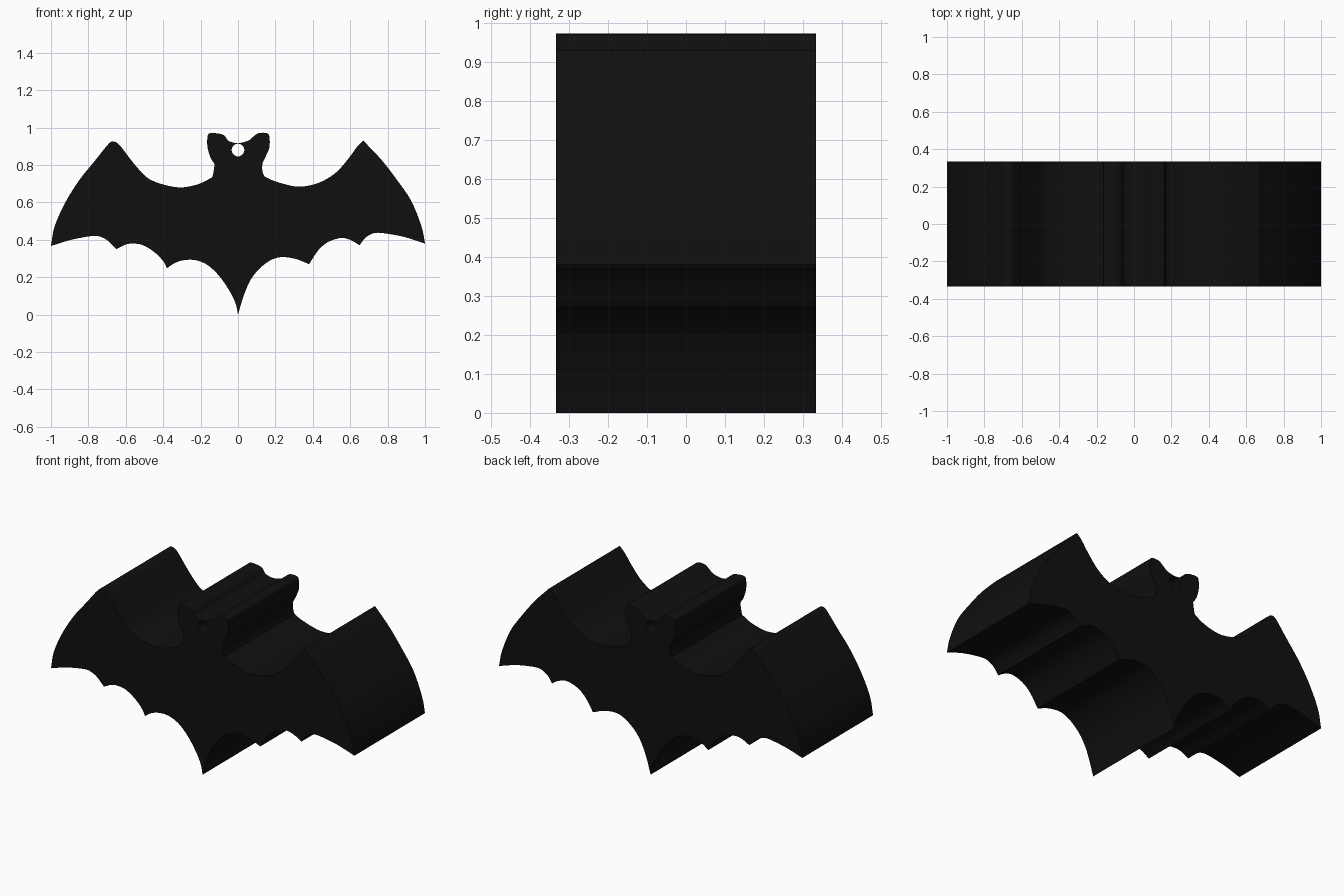
import bpy, bmesh, math
from mathutils import Vector

if "Cube" in bpy.data.objects:
    bpy.data.objects.remove(bpy.data.objects["Cube"])

HALF_DEPTH = 0.333

# Each run is a smooth edge between two sharp corners, as (x, z)
right_wing = [
    [(0, 0), (.03, .10), (.07, .19), (.13, .26), (.21, .305), (.30, .30), (.38, .27)],
    [(.38, .27), (.43, .345), (.485, .39), (.555, .41), (.61, .395), (.65, .37)],
    [(.65, .37), (.68, .41), (.725, .435), (.78, .435), (.89, .415), (1, .38)],
    [(1, .38), (.98, .475), (.925, .61), (.85, .72), (.765, .83), (.67, .93)],
    [(.67, .93), (.635, .895), (.595, .84), (.53, .765), (.455, .715), (.38, .69),
     (.31, .685), (.24, .70), (.18, .72), (.14, .74)],
]
head = [
    [(.14, .74), (.13, .77), (.13, .81)],
    [(.13, .81), (.15, .85), (.168, .895), (.168, .95), (.155, .97), (.11, .97),
     (.08, .95), (.055, .93), (0, .917), (-.05, .928), (-.07, .955), (-.10, .967),
     (-.15, .97), (-.163, .95), (-.163, .895), (-.147, .84), (-.125, .805)],
    [(-.125, .805), (-.13, .767), (-.137, .735)],
]
left_wing = [
    [(-.137, .735), (-.205, .70), (-.30, .68), (-.39, .693), (-.475, .725), (-.527, .773),
     (-.58, .837), (-.634, .907), (-.666, .925), (-.693, .912), (-.767, .82),
     (-.848, .72), (-.923, .60), (-.98, .473), (-1, .367)],
    [(-1, .367), (-.90, .398), (-.805, .417), (-.75, .42), (-.70, .398), (-.65, .35)],
    [(-.65, .35), (-.607, .372), (-.57, .38), (-.51, .372), (-.447, .334),
     (-.40, .286), (-.38, .248)],
    [(-.38, .248), (-.34, .275), (-.29, .291), (-.227, .291), (-.163, .265),
     (-.10, .206), (-.045, .126), (-.013, .06), (0, 0)],
]


def smooth_run(points, steps=4):
    """Catmull-Rom samples through the points, leaving out the last one."""
    p = [Vector(q) for q in points]
    p = [2 * p[0] - p[1]] + p + [2 * p[-1] - p[-2]]
    out = []
    for a, b, c, d in zip(p, p[1:], p[2:], p[3:]):
        for i in range(steps):
            t = i / steps
            out.append(0.5 * (2 * b + (c - a) * t + (2 * a - 5 * b + 4 * c - d) * t * t
                              + (3 * b - a - 3 * c + d) * t ** 3))
    return out


def add_loop(curve, points):
    spline = curve.splines.new('POLY')
    spline.points.add(len(points) - 1)
    for sp, q in zip(spline.points, points):
        sp.co = (q[0], q[1], 0, 1)
    spline.use_cyclic_u = True


# Bat outline with a round hanging hole, extruded front to back
curve = bpy.data.curves.new("bat_body", 'CURVE')
curve.dimensions = '2D'
curve.fill_mode = 'BOTH'
curve.extrude = HALF_DEPTH
add_loop(curve, [q for run in right_wing + head + left_wing for q in smooth_run(run)])
add_loop(curve, [(0.034 * math.cos(a), 0.88 + 0.034 * math.sin(a))
                 for a in (math.tau * i / 32 for i in range(32))])
body = bpy.data.objects.new("bat_body", curve)
bpy.context.collection.objects.link(body)
body.rotation_euler.x = math.pi / 2
bpy.context.view_layer.objects.active = body
body.select_set(True)
bpy.ops.object.convert(target='MESH')
body = bpy.context.object
bpy.ops.object.transform_apply(location=False, rotation=True, scale=False)

# Weld the caps to the walls
bm = bmesh.new()
bm.from_mesh(body.data)
bmesh.ops.remove_doubles(bm, verts=bm.verts, dist=0.0002)
bmesh.ops.recalc_face_normals(bm, faces=bm.faces)
bm.to_mesh(body.data)
bm.free()
bpy.ops.object.shade_smooth_by_angle(angle=math.radians(30))

# Single black colour
black = bpy.data.materials.new("black")
black.diffuse_color = (0.005, 0.005, 0.005, 1)
black.use_nodes = True
black.node_tree.nodes["Principled BSDF"].inputs["Base Color"].default_value = black.diffuse_color
body.data.materials.clear()
body.data.materials.append(black)
